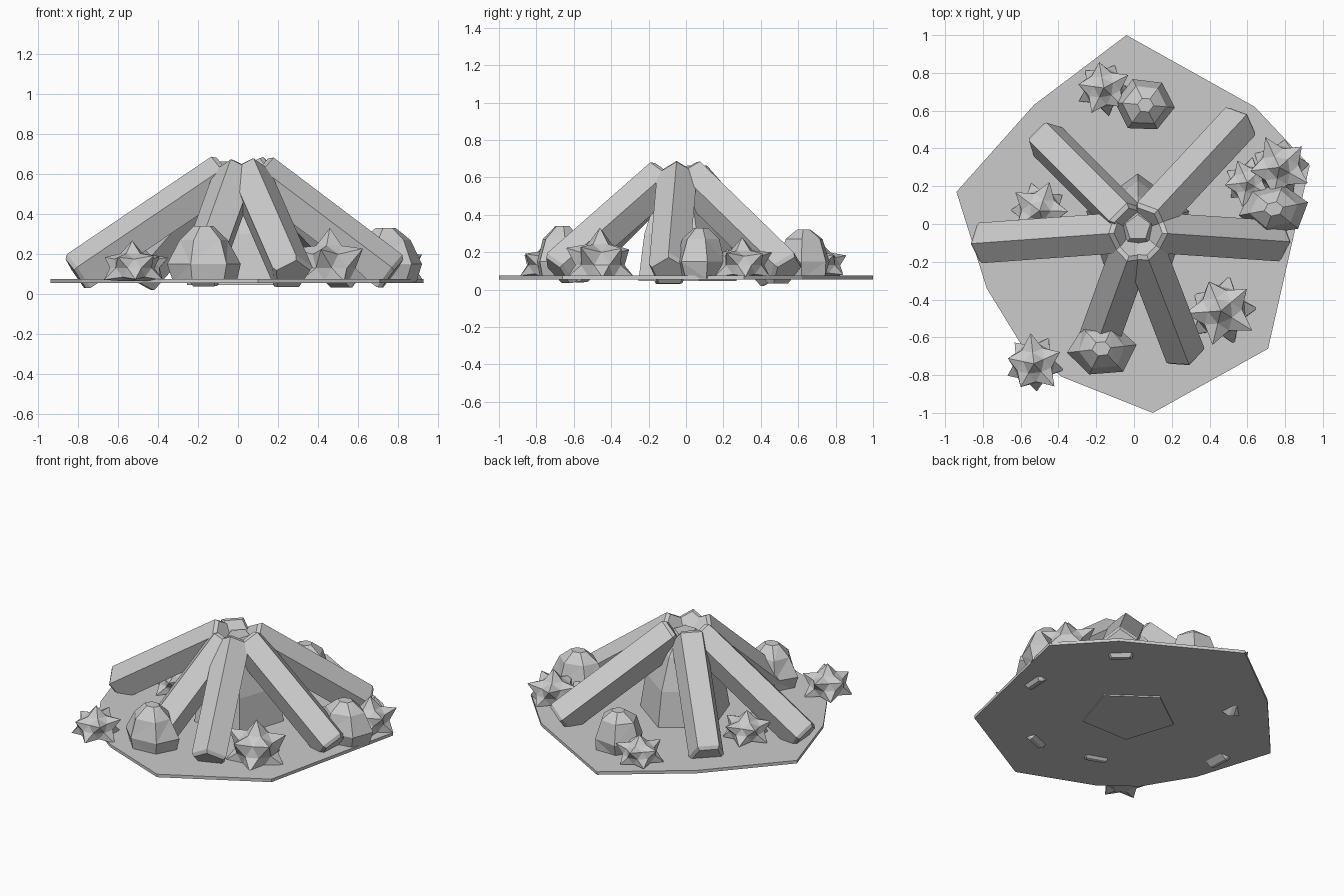
import bpy, bmesh, random
from math import cos, sin, pi, radians
from mathutils import Vector

old = bpy.data.objects.get("Cube")
if old:
    bpy.data.objects.remove(old, do_unlink=True)

grey = bpy.data.materials.new("light_grey")
grey.use_nodes = True
GREY = (0.6, 0.6, 0.6, 1)
grey.diffuse_color = GREY
grey.node_tree.nodes["Principled BSDF"].inputs["Base Color"].default_value = GREY


def finish(bm, name):
    bmesh.ops.recalc_face_normals(bm, faces=bm.faces)
    mesh = bpy.data.meshes.new(name)
    bm.to_mesh(mesh)
    bm.free()
    mesh.materials.append(grey)
    ob = bpy.data.objects.new(name, mesh)
    bpy.context.collection.objects.link(ob)
    return ob


def loft(name, rings):
    """Skin a list of equal-length point loops and cap both ends."""
    bm = bmesh.new()
    loops = [[bm.verts.new(p) for p in ring] for ring in rings]
    n = len(loops[0])
    for a, b in zip(loops, loops[1:]):
        for i in range(n):
            j = (i + 1) % n
            bm.faces.new((a[i], a[j], b[j], b[i]))
    bm.faces.new(loops[0])
    bm.faces.new(loops[-1])
    return finish(bm, name)


# Irregular ground slab
outline = [(-0.04, 1), (-0.53, 0.63), (-0.94, 0.17), (-0.78, -0.34), (-0.59, -0.65),
           (-0.38, -0.81), (0.1, -1), (0.71, -0.66), (0.93, 0.31), (0.64, 0.62)]
loft("ground_slab", [[(x, y, z) for x, y in outline] for z in (0.055, 0.075)])


# Five-sided logs leaning on a shared hub, with chamfered ends
HUB = Vector((0.02, -0.04, 0))


def log(name, x, y, roll):
    end = Vector((x, y, 0.095))
    flat = Vector((x, y, 0)) - HUB
    start = HUB + flat.normalized() * 0.075 + Vector((0, 0, 0.605))
    axis = (end - start).normalized()
    side = axis.cross(Vector((0, 0, 1))).normalized()
    up = side.cross(axis)
    length = (end - start).length
    rings = []
    for d, s in ((0, 0.82), (0.02, 1), (length - 0.02, 1), (length, 0.85)):
        ring = []
        for i in range(5):
            a = 2 * pi * i / 5 + radians(roll)
            ring.append(start + axis * d + (up * cos(a) + side * sin(a)) * 0.113 * s)
        rings.append(ring)
    loft(name, rings)


log("log_left_side", 0.77, -0.09, 0)
log("log_right_side", -0.81, -0.1, 0)
log("log_back_left", 0.56, 0.54, 0)
log("log_back_right", -0.48, 0.46, 36)
log("log_front_left", 0.27, -0.69, 0)
log("log_front_right", -0.19, -0.62, 0)

# Tapering core inside the log stack
core = []
for z, r in ((0.045, 0.29), (0.3, 0.25), (0.5, 0.17), (0.62, 0.07)):
    core.append([(0.02 + r * cos(a), -0.02 + r * sin(a), z)
                 for a in (pi / 2 + 2 * pi * i / 5 for i in range(5))])
loft("core", core)


def ball(levels):
    bm = bmesh.new()
    bmesh.ops.create_icosphere(bm, subdivisions=levels, radius=1)
    return bm


# Faceted boulders: tapered six-sided lumps
def boulder(name, x, y, rx, ry, top, seed):
    rnd = random.Random(seed)
    turn = rnd.random()
    rings = []
    for z, s in ((0.06, 0.88), (0.15, 1), (0.27, 0.72), (top, 0.28)):
        ring = []
        for i in range(6):
            a = 2 * pi * i / 6 + turn
            k = s * rnd.uniform(0.92, 1.06)
            ring.append((x + rx * k * cos(a), y + ry * k * sin(a), z))
        rings.append(ring)
    ob = loft(name, rings)
    bm = bmesh.new()
    bm.from_mesh(ob.data)
    quads = [f for f in bm.faces if len(f.verts) == 4]
    bmesh.ops.triangulate(bm, faces=quads)
    bm.to_mesh(ob.data)
    bm.free()


boulder("boulder_front", -0.17, -0.66, 0.18, 0.15, 0.34, 1)
boulder("boulder_back", 0.06, 0.63, 0.16, 0.15, 0.32, 2)
boulder("boulder_side", 0.74, 0.08, 0.18, 0.14, 0.33, 3)


# Spiky clumps: a sphere whose corners are pulled out into points
def clump(name, x, y, r, top, seed):
    rnd = random.Random(seed)
    bm = ball(2)
    tips = {v for v in bm.verts if len(v.link_edges) == 5}
    turn = rnd.uniform(0, pi)
    for v in bm.verts:
        k = rnd.uniform(0.92, 1.1) if v in tips else 0.66
        p = v.co * k
        h = 0.13 + p.z * (top - 0.13)
        v.co = (x + r * (p.x * cos(turn) - p.y * sin(turn)),
                y + r * (p.x * sin(turn) + p.y * cos(turn)), max(h, 0.065))
    bmesh.ops.dissolve_degenerate(bm, edges=bm.edges, dist=0.0005)
    finish(bm, name)


clump("clump_front_right", -0.53, -0.74, 0.17, 0.26, 1)
clump("clump_back", -0.16, 0.72, 0.16, 0.25, 2)
clump("clump_left", 0.77, 0.3, 0.18, 0.27, 3)
clump("clump_left_small", 0.6, 0.22, 0.14, 0.22, 4)
clump("clump_front_left", 0.46, -0.46, 0.2, 0.33, 5)
clump("clump_right", -0.5, 0.07, 0.17, 0.25, 6)
